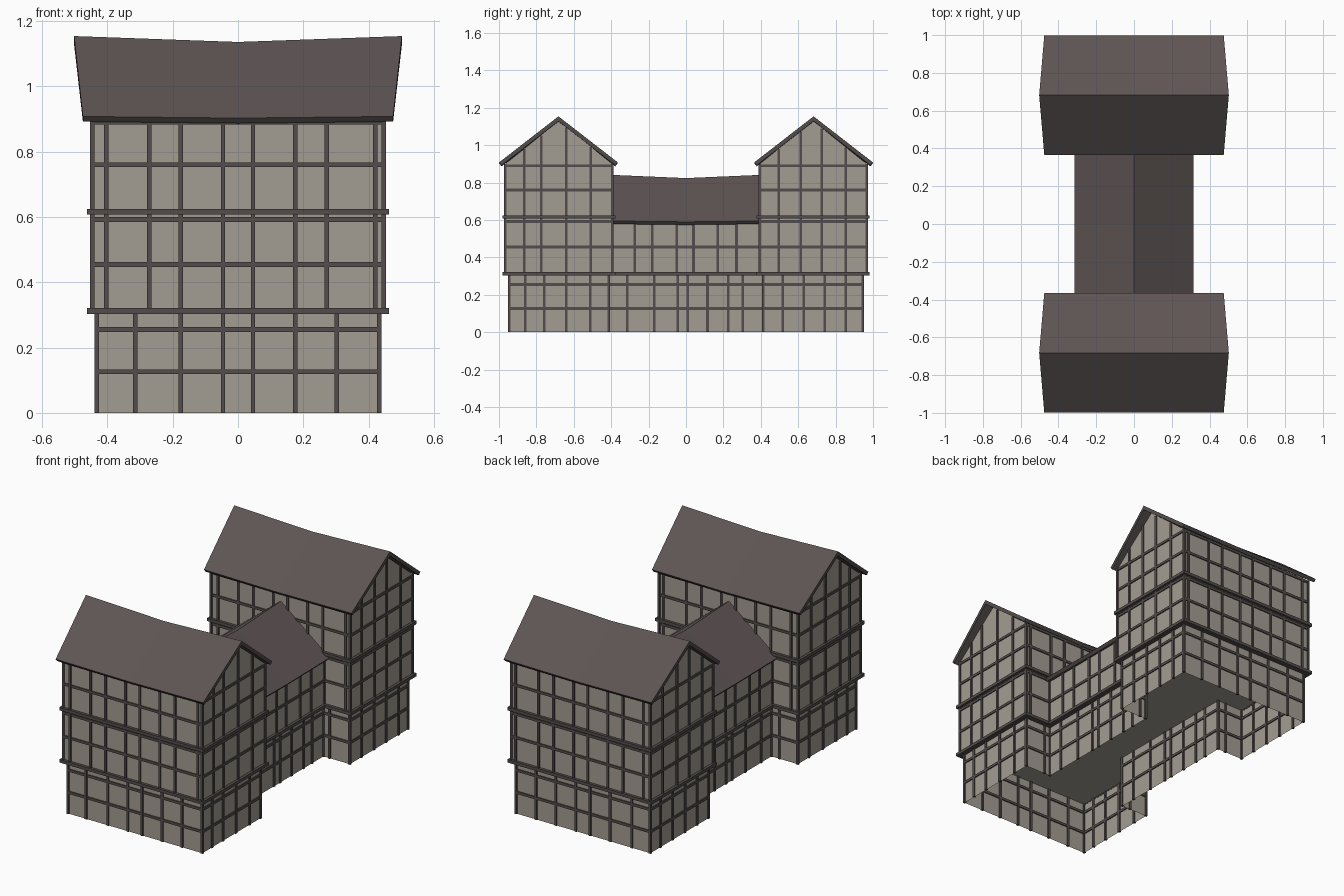
import bpy, bmesh
from mathutils import Vector

if "Cube" in bpy.data.objects:
    bpy.data.objects.remove(bpy.data.objects["Cube"])


def material(name, rgb):
    m = bpy.data.materials.new(name)
    m.diffuse_color = (*rgb, 1)
    m.use_nodes = True
    m.node_tree.nodes["Principled BSDF"].inputs["Base Color"].default_value = m.diffuse_color
    return m


PLASTER = material("plaster", (0.37, 0.34, 0.29))
TIMBER = material("dark timber", (0.088, 0.073, 0.072))
ROOF = material("roof brown", (0.112, 0.089, 0.088))


def finish(bm, name, mats):
    me = bpy.data.meshes.new(name)
    bm.to_mesh(me)
    bm.free()
    for m in mats:
        me.materials.append(m)
    ob = bpy.data.objects.new(name, me)
    bpy.context.collection.objects.link(ob)
    return ob


def box(bm, lo, hi):
    verts = bmesh.ops.create_cube(bm, size=1)["verts"]
    for v in verts:
        v.co = Vector([(a + b) / 2 + c * (b - a) for a, b, c in zip(lo, hi, v.co)])


def edges_of(outline):
    return list(zip(outline, outline[1:] + outline[:1]))


def walls(name, outline, z0, z1, floor=False, gable=None):
    """Sheet walls round a counter-clockwise outline, optional floor and gables."""
    bm = bmesh.new()
    for a, b in edges_of(outline):
        bm.faces.new([bm.verts.new(p) for p in ((*a, z0), (*b, z0), (*b, z1), (*a, z1))])
        if gable and a[0] == b[0]:
            top = (a[0], (a[1] + b[1]) / 2, gable)
            bm.faces.new([bm.verts.new(p) for p in ((*a, z1), (*b, z1), top)])
    if floor:
        bm.faces.new([bm.verts.new((*p, z0)) for p in reversed(outline)])
    finish(bm, name, [PLASTER])


def rails(name, outline, heights, depth, thick):
    """Horizontal timbers following the outline."""
    bm = bmesh.new()
    d = depth / 2
    for a, b in edges_of(outline):
        for z in heights:
            box(bm, (min(a[0], b[0]) - d, min(a[1], b[1]) - d, z - thick / 2),
                (max(a[0], b[0]) + d, max(a[1], b[1]) + d, z + thick / 2))
    finish(bm, name, [TIMBER])


def posts(name, outline, z0, z1, xs, ys, gable=None):
    """Upright timbers at corners and at the listed positions along each wall."""
    bm = bmesh.new()
    r = 0.0068
    for a, b in edges_of(outline):
        along = 0 if a[1] == b[1] else 1
        lo, hi = sorted((a[along], b[along]))
        for t in [lo] + [p for p in (xs, ys)[along] if lo + 0.02 < p < hi - 0.02]:
            p = (t, a[1]) if along == 0 else (a[0], t)
            top = z1
            if gable and along == 1:
                half = (hi - lo) / 2
                top = z1 + (gable - z1) * (1 - abs(t - (lo + hi) / 2) / half)
            box(bm, (p[0] - r, p[1] - r, z0), (p[0] + r, p[1] + r, top))
        corner = a
        box(bm, (corner[0] - r, corner[1] - r, z0), (corner[0] + r, corner[1] + r, z1))
    finish(bm, name, [TIMBER])


def roof(name, half_span, eave, ridge, len_eave, len_ridge, place):
    """Sagging gable roof slab; rim faces use the timber colour."""
    bm = bmesh.new()
    rings = []
    for s in (-1, 0, 1):
        e = eave - (0.005 if s == 0 else 0)
        t = ridge - (0.018 if s == 0 else 0)
        prof = [(-half_span, e, 0), (0, t, 1), (half_span, e, 0),
                (half_span - 0.013, e - 0.016, 0), (0, t - 0.026, 1), (-half_span + 0.013, e - 0.016, 0)]
        rings.append([bm.verts.new(place(s * (len_ridge if k else len_eave), w, z)) for w, z, k in prof])
    for p, q in zip(rings, rings[1:]):
        for i in range(6):
            j = (i + 1) % 6
            f = bm.faces.new((p[i], p[j], q[j], q[i]))
            f.material_index = 1 if i in (2, 5) else 0
    for ring in (rings[0], rings[2]):
        for ids in ((0, 1, 4, 5), (1, 2, 3, 4)):
            bm.faces.new([ring[i] for i in ids]).material_index = 1
    bmesh.ops.recalc_face_normals(bm, faces=bm.faces)
    finish(bm, name, [ROOF, TIMBER])


def h_outline(wx, y_out, y_in, mx):
    return [(-wx, -y_out), (wx, -y_out), (wx, -y_in), (mx, -y_in), (mx, y_in), (wx, y_in),
            (wx, y_out), (-wx, y_out), (-wx, y_in), (-mx, y_in), (-mx, -y_in), (-wx, -y_in)]


# Post positions along x and y for the ground and upper storeys
GX = [-0.315, -0.175, -0.046, 0.046, 0.175, 0.303]
GY = [-0.86, -0.758, -0.64, -0.512, -0.315, -0.17, -0.045, 0.01,
      0.115, 0.225, 0.303, 0.517, 0.63, 0.742, 0.855]
UX = [-0.403, -0.272, -0.175, -0.046, 0.046, 0.175, 0.272, 0.42]
UY = [-0.865, -0.774, -0.64, -0.51, -0.275, -0.18, -0.05,
      0.04, 0.17, 0.27, 0.495, 0.614, 0.726, 0.855]

# Ground storey, open underneath
ground = h_outline(0.432, 0.945, 0.412, 0.262)
walls("ground_walls", ground, 0, 0.31)
posts("ground_posts", ground, 0, 0.31, GX, GY)
rails("ground_rails", ground, (0.126, 0.255), 0.012, 0.015)

# Overhanging middle storey
upper = h_outline(0.447, 0.966, 0.394, 0.28)
walls("middle_storey_walls", upper, 0.31, 0.605, floor=True)
posts("middle_storey_posts", upper, 0.31, 0.6, UX, UY)
rails("middle_storey_rails", upper, (0.455, 0.592), 0.012, 0.015)
rails("jetty_ledge", upper, (0.312,), 0.032, 0.018)

# Top storey and roof of the front and back wings
for side, label in ((-1, "front"), (1, "back")):
    y0, y1 = sorted((side * 0.966, side * 0.394))
    rect = [(-0.447, y0), (0.447, y0), (0.447, y1), (-0.447, y1)]
    walls(label + "_top_walls", rect, 0.6, 0.9, gable=1.13)
    posts(label + "_top_posts", rect, 0.6, 0.9, UX, UY, gable=1.125)
    rails(label + "_top_rails", rect, (0.76, 0.89), 0.012, 0.015)
    rails(label + "_top_ledge", rect, (0.616,), 0.032, 0.018)
    roof(label + "_roof", 0.317, 0.908, 1.154, 0.475, 0.502,
         lambda l, w, z, c=side * 0.682: (l, c + w, z))

# Lower roof over the connecting block
roof("link_roof", 0.314, 0.595, 0.842, 0.42, 0.42, lambda l, w, z: (w, l, z))
